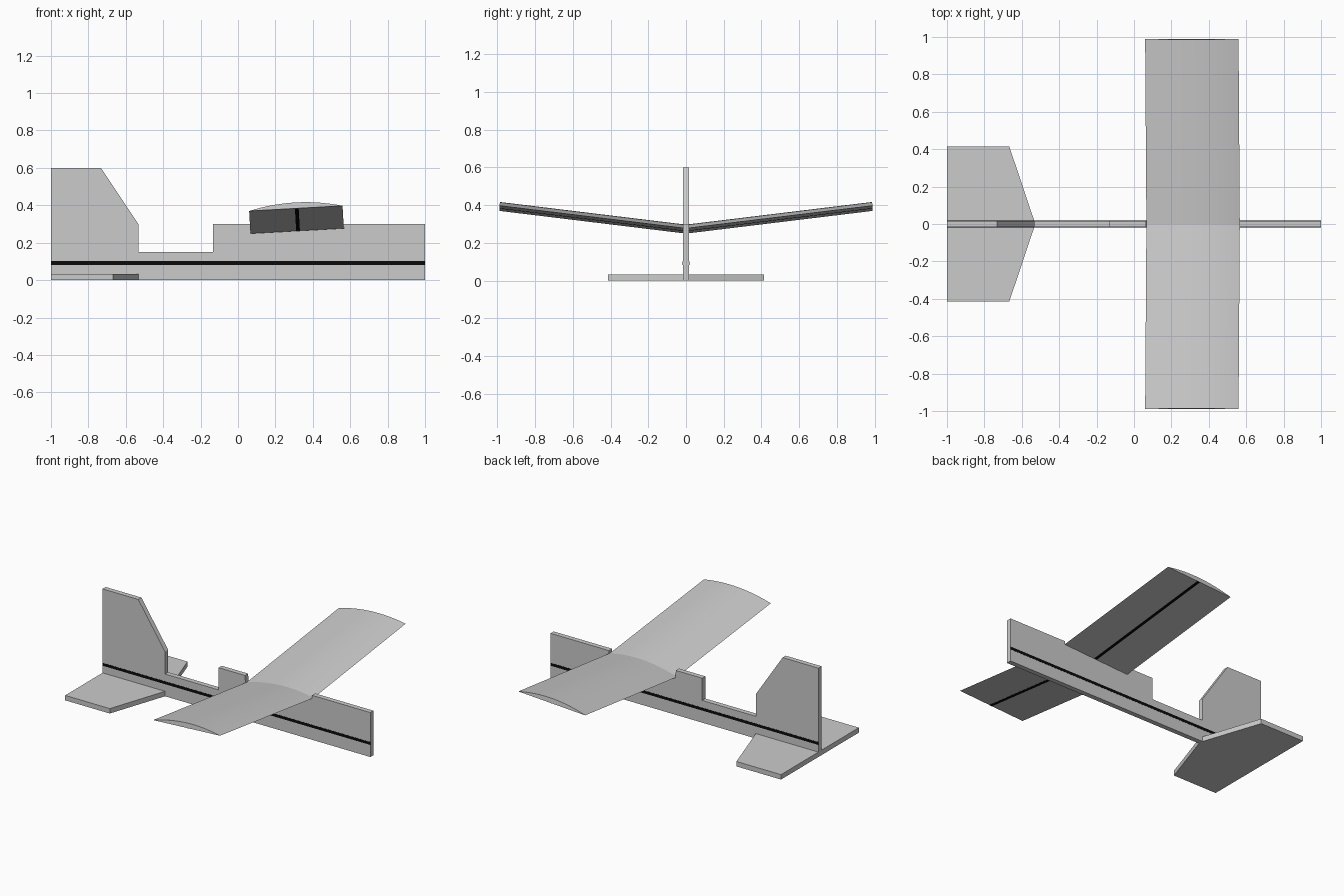
import bpy, bmesh, math
from mathutils import Vector, Matrix

if "Cube" in bpy.data.objects:
    bpy.data.objects.remove(bpy.data.objects["Cube"])

T = 1 / 60                      # half thickness of the sheet parts
DIHEDRAL = math.radians(6.95)
INCIDENCE = math.radians(-3.2)
HALF_SPAN = 0.997
ROOT = Vector((0.316, 0, 0.263))

black = bpy.data.materials.new("black")
black.diffuse_color = (0.003, 0.003, 0.003, 1)
black.use_nodes = True
black.node_tree.nodes["Principled BSDF"].inputs["Base Color"].default_value = black.diffuse_color


def prism(name, bottom, top=None, offset=None, mat=None):
    """Closed solid between two matching outlines."""
    if top is None:
        top = [Vector(p) + Vector(offset) for p in bottom]
    bm = bmesh.new()
    a = [bm.verts.new(p) for p in bottom]
    b = [bm.verts.new(p) for p in top]
    bm.faces.new(a)
    bm.faces.new(b)
    for i in range(len(a)):
        j = (i + 1) % len(a)
        bm.faces.new((a[i], a[j], b[j], b[i]))
    bmesh.ops.recalc_face_normals(bm, faces=bm.faces)
    me = bpy.data.meshes.new(name)
    bm.to_mesh(me)
    bm.free()
    ob = bpy.data.objects.new(name, me)
    bpy.context.collection.objects.link(ob)
    if mat:
        me.materials.append(mat)
    return ob


def mirror_y(ob):
    m = ob.modifiers.new("mirror", 'MIRROR')
    m.use_axis = (False, True, False)
    return ob


# Fuselage and fin: one sheet, with a slot for the wing and a step for the tailplane
side = [(-1, 2 * T), (-0.533, 2 * T), (-0.533, 0), (1, 0), (1, 0.3),
        (0.564, 0.3), (0.566, 0.277), (0.067, 0.249), (0.064, 0.3),
        (-0.133, 0.3), (-0.133, 0.15), (-0.533, 0.15), (-0.533, 0.3),
        (-0.733, 0.6), (-1, 0.6)]
prism("fuselage", [(x, -T, z) for x, z in side], offset=(0, 2 * T, 0))

# Tailplane
half = [(-1, 0.415), (-0.667, 0.415), (-0.533, T)]
plan = half + [(x, -y) for x, y in reversed(half)]
prism("tailplane", [(x, y, 0) for x, y in plan], offset=(0, 0, 2 * T))

# Stripes along the fuselage sides
mirror_y(prism("fuselage_stripe",
               [(-1, T - 0.0005, 0.082), (1, T - 0.0005, 0.082),
                (1, T - 0.0005, 0.101), (-1, T - 0.0005, 0.101)],
               offset=(0, 0.0015, 0), mat=black))

# Wing placement: raise by the dihedral, then tilt the nose up
tilt = Matrix.Translation(ROOT) @ Matrix.Rotation(INCIDENCE, 4, 'Y')
lift = Matrix.Rotation(DIHEDRAL, 4, 'X')


def wing_sections(profile, start):
    """Sections at the inner end (cut vertically) and at the tip."""
    inner = [tilt @ Vector((x, start, z / math.cos(DIHEDRAL) + start * math.tan(DIHEDRAL)))
             for x, z in profile]
    tip = [tilt @ lift @ Vector((x, HALF_SPAN, z)) for x, z in profile]
    return inner, tip


# Wing: flat bottom, curved top
N = 24
airfoil = [(-0.25 + 0.5 * i / N, 0.032 * (1 - (2 * i / N - 1) ** 2)) for i in range(N + 1)]
inner, tip = wing_sections(airfoil, 0)
wing = prism("wing", inner, tip)
bm = bmesh.new()
bm.from_mesh(wing.data)
root_faces = [f for f in bm.faces if all(abs(v.co.y) < 1e-5 for v in f.verts)]
bmesh.ops.delete(bm, geom=root_faces, context='FACES_ONLY')
bm.to_mesh(wing.data)
bm.free()
mirror_y(wing)
bpy.context.view_layer.objects.active = wing
wing.select_set(True)
bpy.ops.object.modifier_apply(modifier="mirror")
bpy.ops.object.shade_smooth_by_angle(angle=math.radians(10))

# Spar stripes under the wing
strip = [(-0.005, -0.001), (0.015, -0.001), (0.015, 0.0005), (-0.005, 0.0005)]
inner, tip = wing_sections(strip, T)
mirror_y(prism("wing_stripe", inner, tip, mat=black))
